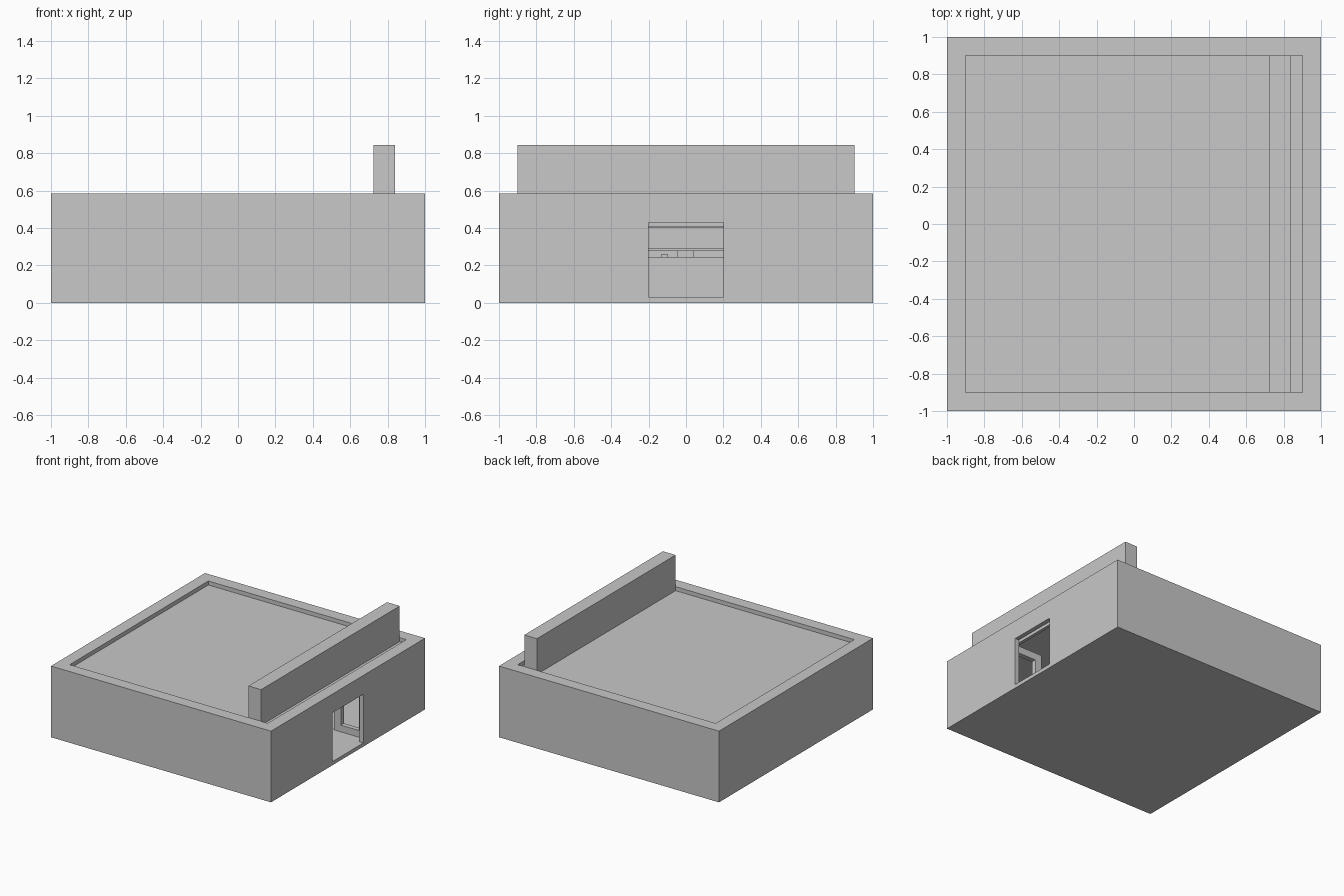
import bpy

if "Cube" in bpy.data.objects:
    bpy.data.objects.remove(bpy.data.objects["Cube"], do_unlink=True)

grey = bpy.data.materials.new("plain grey")
grey.use_nodes = True
colour = (0.58, 0.58, 0.58, 1)
grey.diffuse_color = colour
grey.node_tree.nodes["Principled BSDF"].inputs["Base Color"].default_value = colour


def box(name, x, y, z):
    """Axis-aligned box from (low, high) ranges."""
    bpy.ops.mesh.primitive_cube_add(size=1)
    ob = bpy.context.object
    ob.name = name
    for v in ob.data.vertices:
        v.co = [lo + (c + 0.5) * (hi - lo) for c, (lo, hi) in zip(v.co, (x, y, z))]
    ob.data.materials.append(grey)
    return ob


def cut(target, name, x, y, z):
    """Subtract a box from the target and discard the cutter."""
    cutter = box(name, x, y, z)
    cutter.hide_render = True
    mod = target.modifiers.new(name, "BOOLEAN")
    mod.operation = "DIFFERENCE"
    mod.solver = "EXACT"
    mod.object = cutter
    bpy.context.view_layer.objects.active = target
    bpy.ops.object.modifier_apply(modifier=name)
    bpy.data.objects.remove(cutter, do_unlink=True)


# Building shell: hollow room, sunken roof, doorway
building = box("building", (-1, 1), (-1, 1), (0, 0.585))
cut(building, "room_space", (-0.965, 0.965), (-0.965, 0.965), (0.03, 0.52))
cut(building, "roof_recess", (-0.9, 0.9), (-0.9, 0.9), (0.552, 0.7))
cut(building, "doorway", (0.9, 1.1), (-0.2, 0.2), (0.03, 0.43))

# Tall parapet across the roof
box("roof_wall", (0.725, 0.84), (-0.9, 0.9), (0.552, 0.845))

# Header behind the doorway
box("door_header", (0.94, 0.965), (-0.26, 0.26), (0.405, 0.52))

# Framed panels flanking the entrance
for side, name in ((-1, "right_panel"), (1, "left_panel")):
    y = sorted((side * 0.263, side * 0.303))
    panel = box(name, (0.69, 0.965), y, (0.03, 0.425))
    cut(panel, "panel_opening", (0.75, 0.915), (y[0] - 0.1, y[1] + 0.1), (0.085, 0.365))

# Counter, shelf and small items at the far wall
box("counter", (-0.965, -0.6), (-0.6, 0.6), (0.03, 0.245))
box("low_shelf", (-0.965, -0.85), (-0.6, 0.6), (0.28, 0.29))
box("high_shelf", (-0.965, -0.85), (-0.6, 0.6), (0.4, 0.415))
box("large_item", (-0.75, -0.67), (-0.045, 0.04), (0.245, 0.28))
box("small_item", (-0.73, -0.7), (-0.13, -0.1), (0.245, 0.26))
